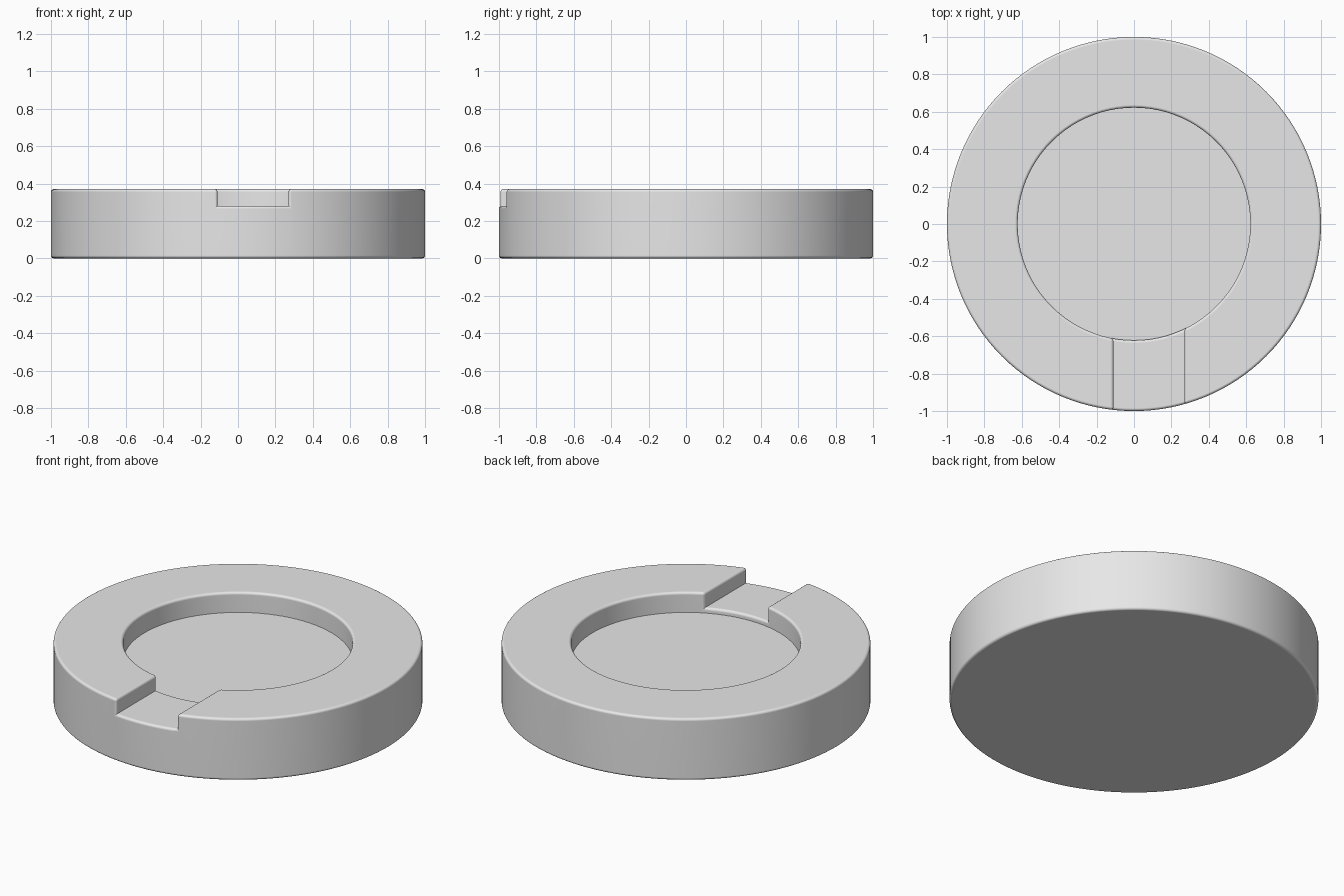
import bpy, bmesh, math
from mathutils import Matrix, Vector

HEIGHT, WELL_Z, NOTCH_Z = 0.37, 0.25, 0.28
NOTCH_LEFT, NOTCH_RIGHT = -0.11, 0.27
OUTER_R, WELL_R, ROUNDING = 1.0, 0.622, 0.015

cube = bpy.data.objects.get("Cube")
if cube:
    bpy.data.objects.remove(cube, do_unlink=True)


def add_object(name, bm):
    mesh = bpy.data.meshes.new(name)
    bm.to_mesh(mesh)
    bm.free()
    obj = bpy.data.objects.new(name, mesh)
    bpy.context.collection.objects.link(obj)
    return obj


def cylinder(name, radius, low, high, sides):
    bm = bmesh.new()
    bmesh.ops.create_cone(bm, cap_ends=True, segments=sides, radius1=radius,
                          radius2=radius, depth=high - low,
                          matrix=Matrix.Translation((0, 0, (low + high) / 2)))
    return add_object(name, bm)


def box(name, low, high):
    low, high = Vector(low), Vector(high)
    bm = bmesh.new()
    bmesh.ops.create_cube(bm, size=1, matrix=Matrix.Translation((low + high) / 2)
                          @ Matrix.Diagonal((*(high - low), 1)))
    return add_object(name, bm)


# Round body with a shallow well and a rest notch in the front rim
body = cylinder("dish_body", OUTER_R, 0, HEIGHT, 128)
cutters = [cylinder("well_cutter", WELL_R, WELL_Z, 1, 90),
           box("notch_cutter", (NOTCH_LEFT, -1.2, NOTCH_Z), (NOTCH_RIGHT, -0.3, 1))]
for cutter in cutters:
    cutter.hide_render = True
    cut = body.modifiers.new(cutter.name, "BOOLEAN")
    cut.operation, cut.solver, cut.object = "DIFFERENCE", "EXACT", cutter

# Bake the cuts, then drop the cutters
depsgraph = bpy.context.evaluated_depsgraph_get()
carved = bpy.data.meshes.new_from_object(body.evaluated_get(depsgraph))
body.modifiers.clear()
body.data = carved
for cutter in cutters:
    bpy.data.objects.remove(cutter, do_unlink=True)

# Round every outward edge, leaving the inward corners crisp
bm = bmesh.new()
bm.from_mesh(carved)
bmesh.ops.remove_doubles(bm, verts=bm.verts, dist=0.0001)
bmesh.ops.dissolve_limit(bm, angle_limit=0.01, verts=bm.verts, edges=bm.edges)
bm.normal_update()
rims = [e for e in bm.edges if len(e.link_faces) == 2
        and e.calc_face_angle_signed() > math.radians(40)]
bmesh.ops.bevel(bm, geom=rims, offset=ROUNDING, offset_type="OFFSET", segments=4,
                profile=0.5, affect="EDGES", clamp_overlap=False)
bm.to_mesh(carved)
bm.free()

# Plain grey finish
grey = bpy.data.materials.new("light_grey")
grey.use_nodes = True
colour = (0.8, 0.8, 0.8, 1)
grey.diffuse_color = colour
grey.node_tree.nodes["Principled BSDF"].inputs["Base Color"].default_value = colour
carved.materials.clear()
carved.materials.append(grey)

# Smooth curves with flat caps
bpy.ops.object.select_all(action="DESELECT")
body.select_set(True)
bpy.context.view_layer.objects.active = body
bpy.ops.object.shade_smooth_by_angle(angle=math.radians(35))
weighted = body.modifiers.new("flat_caps", "WEIGHTED_NORMAL")
weighted.keep_sharp = True
